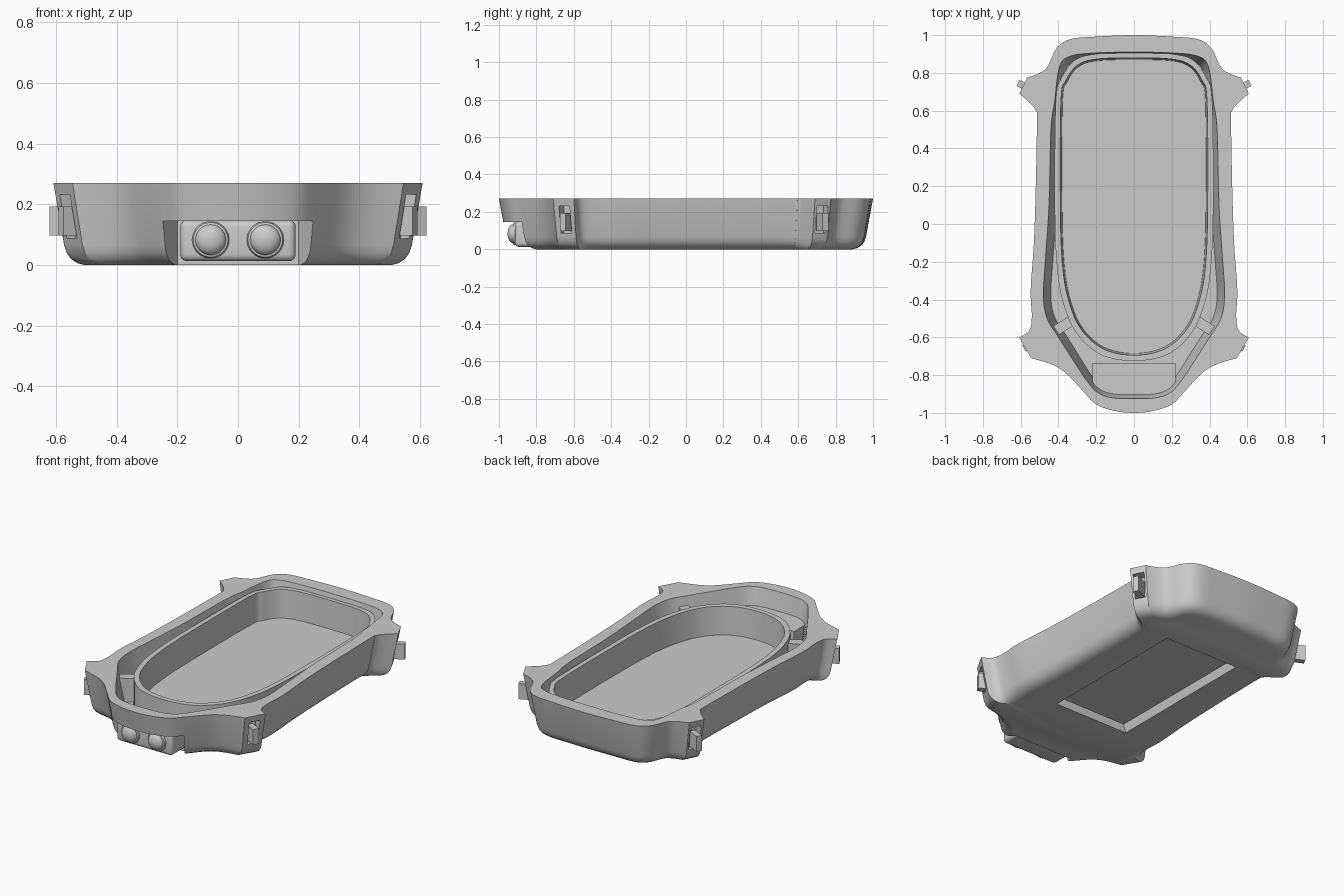
import bpy, bmesh, math
from mathutils import Vector, Matrix

if "Cube" in bpy.data.objects:
    bpy.data.objects.remove(bpy.data.objects["Cube"])


def half_curve(runs, n=5):
    """Smooth each run of points; corners stay sharp where runs meet. Mirrored in x."""
    half = []
    for run in runs:
        p = [Vector(q) for q in run]
        a, b = p[0], p[-1]
        start = Vector((-p[1].x, p[1].y)) if a.x == 0 else a
        end = Vector((-p[-2].x, p[-2].y)) if b.x == 0 else b
        e = [start] + p + [end]
        for i in range(1, len(e) - 2):
            p0, p1, p2, p3 = e[i - 1:i + 3]
            steps = 1 if len(run) == 2 else n
            for k in range(steps):
                t = k / steps
                half.append(0.5 * (2 * p1 + (p2 - p0) * t
                            + (2 * p0 - 5 * p1 + 4 * p2 - p3) * t * t
                            + (3 * p1 - p0 - 3 * p2 + p3) * t ** 3))
    half.append(Vector(runs[-1][-1]))
    return half + [Vector((-v.x, v.y)) for v in reversed(half[1:-1])]


def finish(name, bm):
    bmesh.ops.recalc_face_normals(bm, faces=bm.faces)
    me = bpy.data.meshes.new(name)
    bm.to_mesh(me)
    bm.free()
    ob = bpy.data.objects.new(name, me)
    bpy.context.collection.objects.link(ob)
    return ob


def loft(name, pts, levels):
    """Closed solid through (z, inset) levels; inset pulls toward the long axis."""
    bm = bmesh.new()
    rings = []
    for z, d in levels:
        ring = []
        for p in pts:
            q = Vector((0, max(-0.4, min(0.45, p[1]))))
            v = Vector(p) - q
            w = q + v * (1 - d / v.length)
            ring.append(bm.verts.new((w.x, w.y, z)))
        rings.append(ring)
    for a, b in zip(rings, rings[1:]):
        for i in range(len(a)):
            j = (i + 1) % len(a)
            bm.faces.new((a[i], a[j], b[j], b[i]))
    bm.faces.new(rings[0])
    bm.faces.new(rings[-1])
    return finish(name, bm)


def box(name, center, size, angle=0, bevel=0):
    bm = bmesh.new()
    m = Matrix.Translation(center) @ Matrix.Rotation(angle, 4, 'Z') @ Matrix.Diagonal((*size, 1))
    bmesh.ops.create_cube(bm, size=1, matrix=m)
    if bevel:
        bmesh.ops.bevel(bm, geom=bm.edges[:], offset=bevel, segments=4, profile=0.5, affect='EDGES')
    return finish(name, bm)


def boolean(ob, other, op='DIFFERENCE'):
    other.hide_render = True
    mod = ob.modifiers.new('bool', 'BOOLEAN')
    mod.object, mod.operation, mod.solver = other, op, 'EXACT'
    bpy.context.view_layer.objects.active = ob
    bpy.ops.object.modifier_apply(modifier=mod.name)
    bpy.data.objects.remove(other)


def lathe_y(name, origin, profile, n=32):
    """Revolve (radius, depth) about an axis pointing to the front."""
    bm = bmesh.new()
    o = Vector(origin)
    rings = [[bm.verts.new(o + Vector((r * math.cos(2 * math.pi * i / n), -d,
                                       r * math.sin(2 * math.pi * i / n)))) for i in range(n)]
             for r, d in profile]
    for a, b in zip(rings, rings[1:]):
        for i in range(n):
            j = (i + 1) % n
            bm.faces.new((a[i], a[j], b[j], b[i]))
    bm.faces.new(rings[0])
    bm.faces.new(rings[-1])
    return finish(name, bm)


# Outlines seen from above
outer = half_curve([
    [(0, 1), (.2, .992), (.34, .978), (.41, .93), (.46, .83), (.51, .795), (.565, .775)],
    [(.565, .775), (.608, .69)],
    [(.608, .69), (.55, .64), (.52, .6), (.514, .55), (.52, .2), (.53, -.1), (.547, -.35),
     (.541, -.49), (.555, -.565), (.608, -.6)],
    [(.608, -.6), (.545, -.71)],
    [(.545, -.71), (.44, -.742), (.36, -.79), (.27, -.885), (.2, -.955), (.1, -.99), (0, -1)]])
opening = half_curve([[
    (0, .91), (.2, .906), (.34, .888), (.395, .83), (.42, .65), (.44, .5), (.45, .1),
    (.47, -.2), (.48, -.38), (.46, -.5), (.4, -.6), (.25, -.83), (.18, -.9), (.1, -.922), (0, -.925)]])
tub_out = half_curve([[
    (0, .91), (.2, .9), (.31, .87), (.38, .78), (.414, .65), (.42, .1), (.41, -.2),
    (.38, -.4), (.31, -.57), (.18, -.69), (0, -.725)]])
tub_in = half_curve([[
    (0, .88), (.2, .873), (.3, .84), (.36, .76), (.387, .65), (.39, .1), (.38, -.2),
    (.35, -.39), (.285, -.55), (.165, -.66), (0, -.695)]])

# Outer shell with rounded lower edge, hollowed from the top
shell = loft('tray_shell', outer, [(0, .11), (.006, .085), (.02, .062), (.04, .047), (.065, .038), (.27, 0)])
boolean(shell, loft('cavity', opening, [(.07, .04), (.27, 0), (.3, 0)]))

# Front control recess, with the bump it makes inside the tray
bump = [(.22, -.735), (.22, -.86), (.15, -.91), (-.15, -.91), (-.22, -.86), (-.22, -.735)]
boolean(shell, loft('bump', bump, [(.06, 0), (.162, 0)]), 'UNION')
recess = [(.2, -.79), (.275, -.93), (.275, -1.1), (-.275, -1.1), (-.275, -.93), (-.2, -.79)]
boolean(shell, loft('front_recess', recess, [(-.05, 0), (.145, 0)]))

# Rectangular recess underneath
plate = [(.25, .585), (.25, -.37), (-.25, -.37), (-.25, .585)]
boolean(shell, loft('base_recess', plate, [(-.02, 0), (0, 0), (.05, .015)]))

# Latch pockets and tabs on the four corner lugs
for end, mid, ang, stick in (('back', (.585, .733), math.radians(25), .012),
                             ('front', (.576, -.655), math.radians(-29), -.012)):
    for side, s in (('right', 1), ('left', -1)):
        a = ang if s > 0 else math.pi - ang
        n = Vector((math.cos(a), math.sin(a), 0))
        c = Vector((mid[0] * s, mid[1], 0))
        boolean(shell, box('pocket', c - n * .02 + Vector((0, 0, .16)), (.09, .066, .145), a))
        box(f'{end}_{side}_latch_tab', c + n * (stick - .02) + Vector((0, 0, .145)), (.08, .036, .095), a)

# Inner tub wall
tub = loft('inner_tub_wall', tub_out, [(.06, 0), (.242, 0)])
boolean(tub, loft('tub_hole', tub_in, [(.03, .012), (.242, 0), (.3, 0)]))

# Brackets between tub and shell
for side, s in (('right', 1), ('left', -1)):
    box(f'{side}_bracket', (.375 * s, -.54, .14), (.13, .055, .15), math.radians(-32) * s)

# Control housing and two domed knobs
box('control_housing', (0, -.84, .08), (.38, .15, .135), bevel=.022)
for side, s in (('right', 1), ('left', -1)):
    lathe_y(f'{side}_knob', (.09 * s, -.895, .083),
            [(.056, 0), (.061, .01), (.061, .022), (.057, .029), (.05, .031), (.049, .036),
             (.042, .046), (.028, .054), (.012, .058), (.001, .059)])

bpy.ops.object.select_all(action='SELECT')
bpy.context.view_layer.objects.active = shell
bpy.ops.object.shade_smooth_by_angle(angle=math.radians(32))
